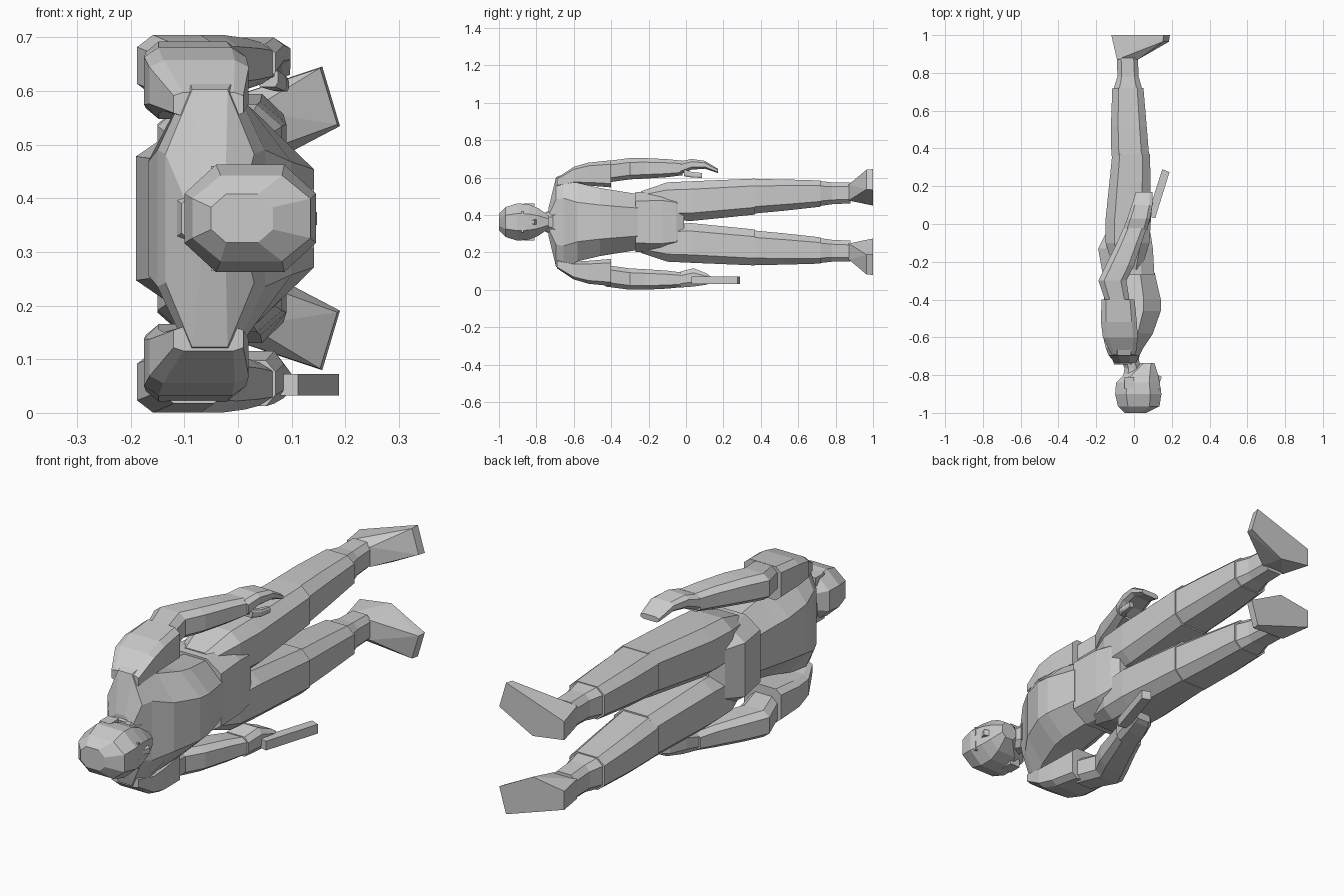
import bpy, bmesh

ZC = 0.3625  # the figure lies along y, facing +x; its plane of symmetry is z = ZC


def finish(name, bm):
    bmesh.ops.recalc_face_normals(bm, faces=bm.faces)
    me = bpy.data.meshes.new(name)
    bm.to_mesh(me)
    bm.free()
    ob = bpy.data.objects.new(name, me)
    bpy.context.collection.objects.link(ob)
    return ob


def loft(name, rings, side=1, c=0.25, d=0.25, out=0):
    """Skin chamfered-rectangle rings (y, x0, x1, z0, z1); z relative to ZC."""
    bm = bmesh.new()
    loops = []
    for y, x0, x1, z0, z1 in rings:
        a, b = (x1 - x0) * c, (z1 - z0) * d
        pts = [(x0 + a, z0), (x1 - a, z0), (x1, z0 + b), (x1, z1 - b),
               (x1 - a, z1), (x0 + a, z1), (x0, z1 - b), (x0, z0 + b)]
        loops.append([bm.verts.new((x, y, ZC + side * (z + out))) for x, z in pts])
    for r, q in zip(loops, loops[1:]):
        for i in range(8):
            j = (i + 1) % 8
            bm.faces.new((r[i], r[j], q[j], q[i]))
    bm.faces.new(loops[0])
    bm.faces.new(loops[-1])
    return finish(name, bm)


def sym(name, rings, c=0.25, d=0.25):
    """Loft symmetric about ZC from (y, x0, x1, half width)."""
    return loft(name, [(y, a, b, -h, h) for y, a, b, h in rings], 1, c, d)


def hull(name, pts, side=1):
    bm = bmesh.new()
    for x, y, z in pts:
        bm.verts.new((x, y, ZC + side * z))
    bmesh.ops.convex_hull(bm, input=bm.verts)
    return finish(name, bm)


# Head, neck and face
sym("head", [(-1, -.05, .065, .045), (-.965, -.085, .135, .08), (-.9, -.1, .145, .1),
             (-.84, -.095, .136, .094), (-.79, -.045, .125, .074), (-.735, .035, .108, .036)], .24, .27)
sym("neck", [(-.82, -.06, .045, .052), (-.765, -.05, .035, .05), (-.69, -.08, .02, .06)])
sym("collar", [(-.745, -.105, .01, .055), (-.7, -.12, .03, .075)])
hull("nose", [(.13, -.855, -.008), (.13, -.855, .008), (.147, -.81, -.012),
              (.147, -.81, .012), (.12, -.795, -.015), (.12, -.795, .015)])
for s, n in ((1, "left"), (-1, "right")):
    hull(n + "_brow", [(x, y, z) for x in (.12, .142) for y in (-.88, -.87)
                       for z in (.015, .055)], s)
    hull(n + "_ear", [(x, y, z) for x in (-.05, 0) for y in (-.87, -.81) for z in (.06, .098)], s)

# Torso and pelvis
sym("torso", [(-.735, -.1, .01, .075), (-.695, -.135, .03, .24), (-.655, -.15, .05, .255),
              (-.58, -.168, .1, .21), (-.46, -.168, .142, .182), (-.4, -.16, .142, .172),
              (-.26, -.145, .11, .15)], .3, .25)
sym("pelvis", [(-.27, -.165, .108, .16), (-.13, -.19, .1, .165), (-.05, -.15, .088, .15),
               (-.01, -.1, .07, .06)], .25, .15)

for s, n, out in ((1, "left", 0), (-1, "right", .02)):
    # Leg
    loft(n + "_thigh", [(-.24, -.11, .04, .06, .165), (-.1, -.15, .082, .01, .212),
                        (.03, -.15, .09, .006, .218), (.37, -.115, .085, .04, .232)], s, .2, .2)
    loft(n + "_shin", [(.36, -.12, .08, .045, .23), (.52, -.122, .067, .06, .228),
                       (.72, -.115, .05, .082, .222)], s, .2, .2)
    loft(n + "_ankle", [(.71, -.11, .045, .085, .22), (.78, -.088, .025, .095, .212),
                        (.88, -.09, .02, .1, .212)], s, .2, .2)
    hull(n + "_foot", [(x, .87, z) for x in (-.09, .02) for z in (.115, .2)]
         + [(-.12, 1, .11), (-.12, 1, .19), (.03, 1, .088), (.0, 1, .225),
            (.19, 1, .172), (.157, 1, .283), (.185, .965, .175), (.153, .965, .28)], s)
    # Arm
    loft(n + "_sleeve", [(-.69, -.12, .01, .19, .235), (-.6, -.165, .02, .2, .295),
                         (-.52, -.175, .015, .195, .318),
                         (-.4, -.172, .003, .185, .33)], s, .14, .14, out * .6)
    loft(n + "_forearm", [(-.43, -.145, -.02, .21, .325), (-.3, -.188, -.04, .228, .342),
                          (-.22, -.15, 0, .232, .342), (-.1, -.09, .04, .24, .336),
                          (-.02, -.055, .068, .25, .328)], s, .2, .2, out)

# Open hand
loft("left_hand", [(-.03, -.058, .07, .255, .325), (.03, -.035, .085, .28, .337),
                   (.1, -.012, .098, .285, .327), (.17, .01, .097, .262, .285)], 1, .15)
loft("left_thumb", [(-.01, .035, .075, .245, .28), (.03, .06, .09, .238, .268),
                    (.085, .075, .095, .236, .262)], 1, .15)

# Fist gripping a bar
loft("right_fist", [(-.03, -.05, .07, .265, .35), (.04, -.03, .085, .247, .345),
                    (.11, .0, .1, .275, .335), (.13, .02, .1, .29, .325)], -1, .15)
hull("held_bar", [(x, y, z) for x, y in ((.15, .29), (.188, .275), (.112, .03), (.07, .042))
                  for z in (.29, .33)], -1)
